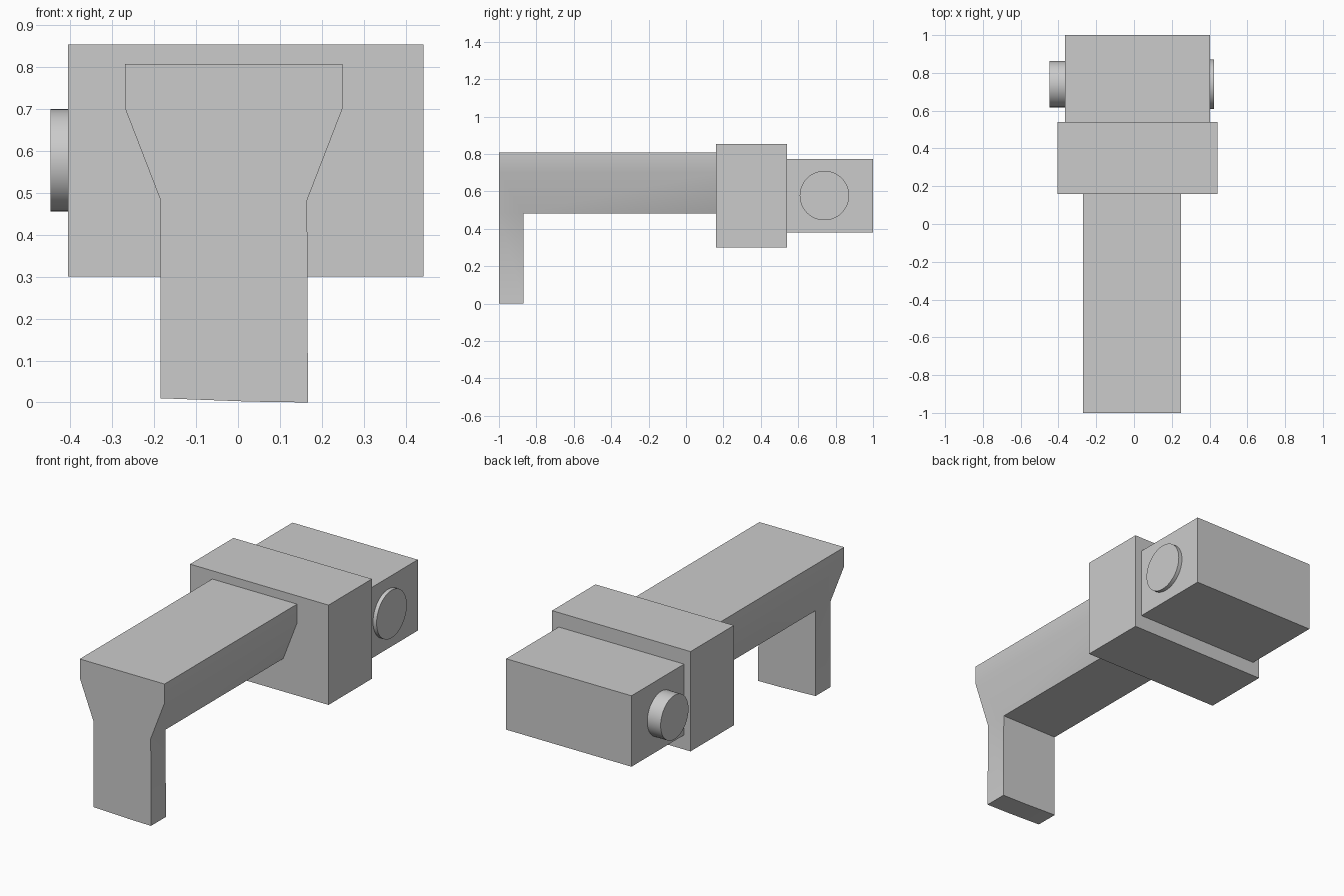
import bpy
import bmesh
import math
from mathutils import Vector

default = bpy.data.objects.get("Cube")
if default:
    bpy.data.objects.remove(default, do_unlink=True)

# Single plain grey
grey = bpy.data.materials.new("plain_grey")
grey.use_nodes = True
colour = (0.6, 0.6, 0.6, 1)
grey.diffuse_color = colour
grey.node_tree.nodes["Principled BSDF"].inputs["Base Color"].default_value = colour


def finish(name, bm, smooth=False):
    bmesh.ops.recalc_face_normals(bm, faces=bm.faces)
    mesh = bpy.data.meshes.new(name)
    bm.to_mesh(mesh)
    bm.free()
    mesh.materials.append(grey)
    obj = bpy.data.objects.new(name, mesh)
    bpy.context.collection.objects.link(obj)
    if smooth:
        bpy.ops.object.select_all(action="DESELECT")
        obj.select_set(True)
        bpy.context.view_layer.objects.active = obj
        bpy.ops.object.shade_smooth_by_angle(angle=math.radians(30))
    return obj


def box(name, low, high):
    low, high = Vector(low), Vector(high)
    bm = bmesh.new()
    bmesh.ops.create_cube(bm, size=1)
    bmesh.ops.scale(bm, vec=high - low, verts=bm.verts)
    bmesh.ops.translate(bm, vec=(low + high) / 2, verts=bm.verts)
    finish(name, bm)


def knob(name, x0, x1, radius):
    bm = bmesh.new()
    bmesh.ops.create_cone(bm, cap_ends=True, segments=48, radius1=radius,
                          radius2=radius, depth=x1 - x0)
    obj = finish(name, bm, smooth=True)
    obj.rotation_euler.y = math.pi / 2
    obj.location = ((x0 + x1) / 2, 0.74, 0.578)


def extrude_back(bm, faces, distance):
    """Extrude faces along +y and return the new end faces."""
    geom = bmesh.ops.extrude_face_region(bm, geom=faces, use_keep_orig=True)["geom"]
    moved = [g for g in geom if isinstance(g, bmesh.types.BMVert)]
    bmesh.ops.translate(bm, vec=(0, distance, 0), verts=moved)
    return [g for g in geom if isinstance(g, bmesh.types.BMFace)]


# Barrel with tapered sides, and the handle hanging from its front end
FRONT, HANDLE_BACK, BARREL_BACK = -1.0, -0.87, 0.16
barrel = [(-0.185, 0.483), (-0.27, 0.703), (-0.27, 0.808),
          (0.25, 0.808), (0.25, 0.703), (0.165, 0.483)]
handle = [(0.167, 0.0), (0.03, 0.002), (-0.185, 0.01)]
bm = bmesh.new()
upper = [bm.verts.new((x, FRONT, z)) for x, z in barrel]
lower = [bm.verts.new((x, FRONT, z)) for x, z in handle]
bm.faces.new(upper + lower)
extrude_back(bm, bm.faces[:], HANDLE_BACK - FRONT)

# Split the rear face at the handle top so only the barrel continues
bm.faces.ensure_lookup_table()
rear = next(f for f in bm.faces
            if all(abs(v.co.y - HANDLE_BACK) < 1e-5 for v in f.verts))
corners = [v for v in rear.verts if abs(v.co.z - barrel[0][1]) < 1e-5]
bmesh.ops.connect_verts(bm, verts=corners)
barrel_end = max((f for f in bm.faces
                  if all(abs(v.co.y - HANDLE_BACK) < 1e-5 for v in f.verts)),
                 key=lambda f: f.calc_center_median().z)
geom = bmesh.ops.extrude_discrete_faces(bm, faces=[barrel_end])["faces"]
bmesh.ops.translate(bm, vec=(0, BARREL_BACK - HANDLE_BACK, 0), verts=geom[0].verts[:])
ring = [v for v in bm.verts if abs(v.co.y - HANDLE_BACK) < 1e-5]
bmesh.ops.remove_doubles(bm, verts=ring, dist=1e-4)
finish("barrel_and_handle", bm, smooth=True)

# Large collar block and the smaller block behind it
box("collar_block", (-0.406, 0.16, 0.301), (0.443, 0.54, 0.854))
box("rear_block", (-0.366, 0.54, 0.381), (0.402, 1.0, 0.774))

# Round knobs on the sides of the rear block
knob("right_knob", -0.448, -0.366, 0.122)
knob("left_knob", 0.402, 0.424, 0.132)
